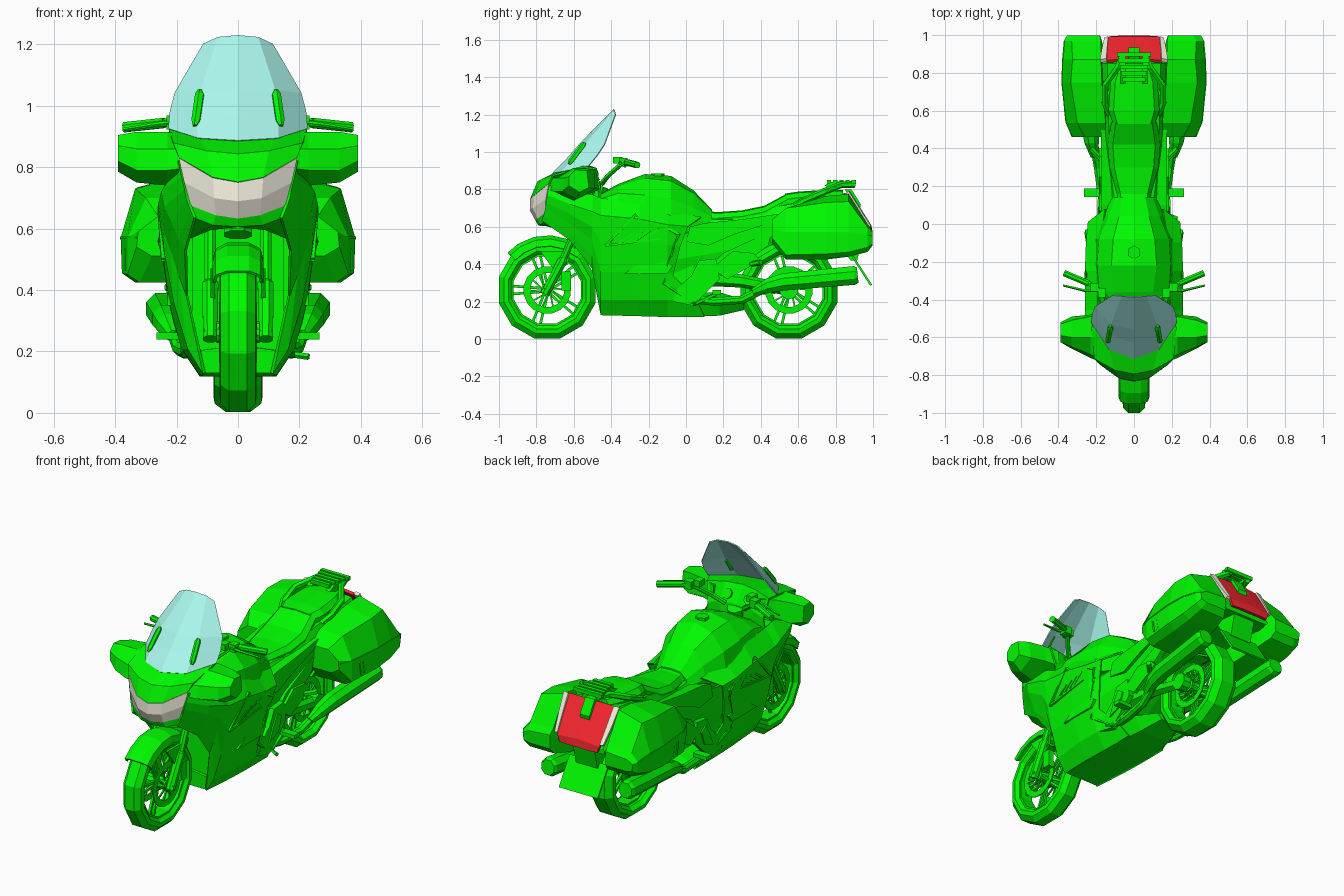
import bpy, bmesh
from math import sin, cos, tau, radians
from mathutils import Vector

def material(name, rgb):
    m = bpy.data.materials.new(name)
    m.diffuse_color = (*rgb, 1)
    return m
GREEN = material("green_paint", (0.0, 0.95, 0.0))
GLASS = material("screen_tint", (0.41, 0.95, 0.86))
CREAM = material("lamp_lens", (0.93, 0.9, 0.77))
RED = material("tail_lens", (0.95, 0.02, 0.03))

def loft(name, rings, mat=GREEN, closed=True, loop=False, mirror=False, solid=0):
    """Skin equal-length rings; closed joins each ring, loop joins last ring to first."""
    bm = bmesh.new()
    vs = [[bm.verts.new(p) for p in r] for r in rings]
    n = len(rings[0])
    for i in range(len(vs) if loop else len(vs) - 1):
        a, b = vs[i], vs[(i + 1) % len(vs)]
        for j in range(n if closed else n - 1):
            bm.faces.new((a[j], a[(j + 1) % n], b[(j + 1) % n], b[j]))
    if closed and not loop:
        bm.faces.new(vs[0])
        bm.faces.new(vs[-1])
    bmesh.ops.recalc_face_normals(bm, faces=bm.faces)
    me = bpy.data.meshes.new(name)
    bm.to_mesh(me)
    bm.free()
    me.materials.append(mat)
    ob = bpy.data.objects.new(name, me)
    bpy.context.collection.objects.link(ob)
    if mirror:
        ob.modifiers.new("mirror", 'MIRROR')
    if solid:
        m = ob.modifiers.new("thickness", 'SOLIDIFY')
        m.thickness, m.offset = solid, 0

def shell(name, rows, mat=GREEN, mirror=True, solid=0.01):
    loft(name, rows, mat, closed=False, mirror=mirror, solid=solid)

def body(name, stations):
    """Symmetric loft along y from half sections (x, z)."""
    loft(name, [[(x, y, z) for x, z in h] + [(-x, y, z) for x, z in reversed(h) if x > 0] for y, h in stations])

def prism(name, yz, x0, x1, mirror=True):
    loft(name, [[(x, y, z) for y, z in yz] for x in (x0, x1)], mirror=mirror)

def box(name, c, s, mirror=False):
    prism(name, [(c[1] + i * s[1] / 2, c[2] + j * s[2] / 2) for i, j in ((-1, -1), (1, -1), (1, 1), (-1, 1))],
          c[0] - s[0] / 2, c[0] + s[0] / 2, mirror)

def tube(name, pts, r, n=6, mirror=True):
    pts = [Vector(p) for p in pts]
    rs = r if isinstance(r, list) else [r] * len(pts)
    rings = []
    for i, p in enumerate(pts):
        q = (pts[min(i + 1, len(pts) - 1)] - pts[max(i - 1, 0)]).to_track_quat('Z', 'Y')
        rings.append([p + q @ Vector((rs[i] * cos(tau * (k + .5) / n), rs[i] * sin(tau * (k + .5) / n), 0)) for k in range(n)])
    loft(name, rings, mirror=mirror)

def polar(x, y, r, a, z=.262):
    return (x, y + r * sin(a), z + r * cos(a))

def lathe(name, prof, y, n=12, mirror=False):
    """Spin a closed (x, r) profile around the axle."""
    loft(name, [[polar(x, y, r, tau * (k + .5) / n) for x, r in prof] for k in range(n)], loop=True, mirror=mirror)

# Wheels: tyre, rim, hub, spokes, brake discs
for tag, y, w in (("front", -.742, .06), ("rear", .55, .08)):
    half = [(w * .7, .196), (w, .215), (w * .95, .24), (w * .5, .268)]
    lathe(tag + "_tyre", half + [(-x, r) for x, r in reversed(half)], y)
    lathe(tag + "_rim", [(.04, .186), (.04, .203), (-.04, .203), (-.04, .186)], y)
    lathe(tag + "_brake_disc", [(.055, .092), (.055, .128), (.061, .128), (.061, .092)], y, 16, True)
    tube(tag + "_hub", [(-.07, y, .262), (.07, y, .262)], .035, 10, False)
    for k in range(10):
        a = tau * k / 10
        tube(f"{tag}_spoke_{k}", [polar(0, y, .03, a), polar(0, y, .19, a + (.2 if k % 2 else -.2))], .01, 4, False)
        tube(f"{tag}_disc_arm_{k}", [polar(.058, y, .03, a), polar(.058, y, .1, a + .3)], .006, 4)

# Front fender and fork
shell("front_fender", [[polar(x, -.74, r, radians(a)) for x, r in
      ((-.078, .235), (-.07, .27), (-.035, .288), (.035, .288), (.07, .27), (.078, .235))]
      for a in (-47, -32, -14, 4, 22, 42)], mirror=False)
tube("fork_leg", [(.09, -.755, .24), (.09, -.66, .42), (.09, -.655, .43), (.09, -.5, .8)], [.026, .028, .02, .02], 8)
box("front_caliper", (.08, -.64, .31), (.035, .05, .1), True)
box("fork_yoke", (0, -.57, .62), (.22, .07, .04))
prism("fender_brace", [(-.78, .47), (-.62, .47), (-.63, .40), (-.70, .36)], .075, .09)
tube("front_axle", [(-.11, -.742, .262), (.11, -.742, .262)], .018, 8, False)

# Main side fairing, nose to rear edge; each row runs bottom to top
shell("side_fairing", [
    [(.14, -.77, .635), (.15, -.76, .66), (.165, -.75, .7), (.17, -.745, .73), (.18, -.74, .77), (.19, -.73, .82)]] + [
    [(x, y, z) for x, z in sec] for y, sec in [
        (-.62, [(.17, .53), (.19, .57), (.21, .62), (.235, .67), (.245, .72), (.2, .79)]),
        (-.5, [(.165, .38), (.19, .45), (.215, .53), (.24, .6), (.255, .68), (.2, .77)]),
        (-.455, [(.11, .13), (.16, .21), (.205, .36), (.235, .52), (.255, .66), (.19, .75)]),
        (-.25, [(.12, .125), (.18, .21), (.22, .36), (.24, .52), (.255, .64), (.19, .73)]),
        (-.1, [(.12, .12), (.18, .21), (.215, .36), (.24, .5), (.25, .61), (.18, .68)])]] + [
    [(.12, .1, .12), (.165, .05, .22), (.19, -.07, .34), (.22, -.03, .5), (.24, .01, .6), (.15, .08, .65)]])
body("belly_pan", [(-.45, [(0, .13), (.11, .13), (.15, .2), (0, .22)]), (0, [(0, .118), (.12, .118), (.165, .21), (0, .25)]),
                   (.18, [(0, .125), (.1, .125), (.15, .2), (0, .25)]), (.31, [(0, .155), (.06, .155), (.09, .185), (0, .21)])])
tri = [(.244, -.43, .5), (.256, -.27, .665), (.246, -.14, .535)]
tube("vent_frame", tri + tri[:1], .009, 4)
for k in range(4):
    y, z = -.37 + k * .045, .505 + k * .008
    tube(f"vent_slat_{k}", [(.242, y, z), (.25, y + .09, z + .06)], .007, 4)
prism("fairing_slot", [(-.33, .35), (-.1, .35), (-.07, .39), (-.11, .42), (-.24, .41)], .205, .23)
tube("fairing_trim", [(.24, -.17, .63), (.25, -.04, .56), (.22, -.1, .4), (.2, -.12, .3), (.185, -.02, .23)],
     [.006, .014, .014, .012, .005], 4)

# Engine, radiator, swingarm
box("radiator", (0, -.41, .4), (.3, .05, .4))
box("engine_block", (0, -.17, .38), (.3, .42, .36))
tube("steering_head", [(0, -.54, .58), (0, -.46, .82)], .05, 8, False)
tube("swingarm", [(.12, .08, .33), (.125, .3, .31), (.11, .55, .262)], [.045, .035, .03], 6)
tube("rear_axle_drive", [(.09, .55, .262), (.14, .55, .262)], .05, 10)

# Nose: headlight, chin, cowl, dash
top = [(0, -.828, .75), (.08, -.81, .765), (.19, -.73, .83)]
low = [(0, -.80, .635), (.07, -.79, .645), (.15, -.75, .675)]
shell("headlight", [low, [(0, -.83, .69), (.075, -.815, .70), (.172, -.745, .75)], top], CREAM)
shell("chin", [low, [(0, -.785, .61), (.08, -.775, .615), (.145, -.75, .64)], [(0, -.62, .61), (.09, -.62, .60), (.16, -.6, .57)]])
shell("upper_cowl", [top, [(0, -.79, .84), (.1, -.77, .85), (.21, -.71, .875)],
                     [(0, -.71, .88), (.13, -.66, .89), (.225, -.55, .92)], [(0, -.53, .92), (.1, -.51, .92), (.2, -.48, .91)],
                     [(0, -.47, .83), (.1, -.46, .83), (.18, -.46, .8)], [(0, -.46, .76), (.1, -.46, .76), (.19, -.46, .73)]])
tube("dash_gauge", [(.07, -.50, .86), (.07, -.475, .875)], .03, 8)

# Mirrors blended into the cowl
loft("side_mirror", [[(x, y, z) for y, z in r] for x, r in [
    (.15, [(-.74, .8), (-.72, .86), (-.6, .9), (-.47, .9), (-.46, .8), (-.6, .75)]),
    (.23, [(-.71, .79), (-.69, .86), (-.6, .915), (-.49, .91), (-.48, .81), (-.6, .74)]),
    (.33, [(-.66, .79), (-.65, .86), (-.6, .915), (-.51, .91), (-.49, .8), (-.58, .75)]),
    (.39, [(-.625, .82), (-.625, .87), (-.59, .905), (-.53, .9), (-.52, .81), (-.57, .785)])]], mirror=True)

# Windshield with two vents
shell("windshield", [
    [(0, -.712, .885), (.13, -.665, .893), (.225, -.52, .925)], [(0, -.63, .97), (.13, -.585, .98), (.22, -.475, .98)],
    [(0, -.56, 1.05), (.12, -.53, 1.05), (.205, -.435, 1.04)], [(0, -.385, 1.228), (.065, -.382, 1.222), (.112, -.376, 1.2)]],
    GLASS, solid=.006)
tube("screen_vent", [(.14, -.625, .935), (.137, -.615, .95), (.125, -.55, 1.035), (.125, -.54, 1.05)], [.008, .016, .016, .008])

# Fuel tank and cap
body("fuel_tank", [(y, [(0, .6)] + s) for y, s in [
    (-.47, [(.18, .6), (.2, .7), (.17, .745), (.1, .765), (0, .77)]),
    (-.36, [(.2, .6), (.21, .7), (.185, .78), (.1, .82), (0, .83)]),
    (-.22, [(.2, .6), (.205, .69), (.195, .77), (.12, .86), (0, .882)]),
    (-.08, [(.19, .58), (.2, .66), (.185, .75), (.11, .845), (0, .872)]),
    (.04, [(.15, .56), (.16, .64), (.135, .7), (.08, .78), (0, .795)]),
    (.14, [(.12, .56), (.12, .61), (.1, .65), (.06, .685), (0, .69)])]])
tube("fuel_cap", [(0, -.15, .865), (0, -.15, .886)], .036, 6, False)

# Under-seat body, seats, tail
body("tail_body", [
    (-.1, [(0, .28), (.13, .28), (.18, .42), (.18, .55), (.12, .64), (0, .66)]),
    (.1, [(0, .28), (.13, .3), (.16, .45), (.155, .58), (.1, .64), (0, .66)]),
    (.25, [(0, .38), (.13, .38), (.155, .48), (.155, .58), (.12, .64), (0, .66)]),
    (.45, [(0, .5), (.14, .5), (.165, .55), (.17, .62), (.13, .7), (0, .71)]),
    (.65, [(0, .54), (.16, .54), (.18, .58), (.18, .66), (.14, .74), (0, .75)]),
    (.85, [(0, .55), (.17, .55), (.18, .58), (.18, .68), (.14, .765), (0, .78)]),
    (.965, [(0, .54), (.14, .54), (.15, .55), (.15, .56), (.14, .57), (0, .575)])])
for name, rows in (("rider_seat", [(.08, .08, .69), (.16, .09, .675), (.3, .13, .685), (.42, .14, .71), (.54, .12, .775)]),
                   ("passenger_seat", [(.53, .11, .775), (.6, .135, .785), (.75, .125, .795), (.84, .09, .795)])):
    body(name, [(y, [(0, z - .08), (w, z - .08), (w, z - .03), (w * .8, z - .003), (0, z + .003)]) for y, w, z in rows])
prism("side_cover", [(0, .52), (.12, .5), (.26, .56), (.48, .63), (.5, .67), (.3, .64), (.1, .62), (.02, .6)], .1, .175)
prism("lower_side_cover", [(.14, .4), (.2, .46), (.46, .58), (.44, .5), (.36, .44), (.26, .4)], .1, .17)

# Saddlebags with lid seams and vents
loft("saddlebag", [[(x, y, z) for x, z in s] for y, s in [
    (.46, [(.15, .51), (.28, .51), (.33, .54), (.325, .59), (.26, .64), (.15, .64)]),
    (.535, [(.14, .425), (.32, .425), (.36, .45), (.36, .57), (.3, .7), (.15, .7)]),
    (.75, [(.14, .425), (.335, .425), (.378, .455), (.382, .57), (.335, .73), (.17, .765)]),
    (.87, [(.15, .44), (.335, .44), (.375, .465), (.378, .57), (.325, .735), (.175, .775)]),
    (.97, [(.17, .465), (.33, .465), (.365, .49), (.37, .555), (.33, .60), (.175, .615)]),
    (.998, [(.18, .5), (.315, .5), (.35, .51), (.355, .55), (.315, .57), (.18, .58)])]], mirror=True)
tube("saddlebag_seam", [(.329, .47, .57), (.36, .54, .57), (.381, .75, .57), (.377, .87, .57), (.368, .97, .555)], .005, 4)
for k in range(3):
    tube(f"saddlebag_vent_{k}", [(.366, .6 + k * .03, .535), (.366, .612 + k * .03, .465)], .008, 4)

# Tail light, reflectors, plate
shell("tail_light", [[(0, .865, .785), (.08, .865, .785), (.145, .86, .782)], [(0, .925, .69), (.07, .925, .69), (.14, .925, .685)],
                     [(0, .985, .6), (.07, .985, .595), (.135, .985, .59)], [(0, .99, .555), (.07, .99, .555), (.12, .985, .555)]],
      RED, solid=.016)
shell("tail_reflector", [[(.145, .868, .785), (.178, .862, .785)], [(.14, .93, .687), (.168, .925, .685)],
                         [(.135, .985, .6), (.155, .98, .6)]], CREAM, solid=.02)
prism("tail_lock", [(.85, .8), (.885, .8), (.935, .72), (.925, .68), (.88, .74)], 0, .03)
prism("plate_bracket", [(.78, .56), (.95, .56), (.915, .42), (.88, .42)], 0, .07)
prism("number_plate", [(.885, .44), (.895, .445), (.995, .29), (.985, .285)], 0, .125)

# Luggage rack and grab rails
tube("grab_rail", [(.13, .58, .71), (.155, .64, .745), (.15, .74, .79), (.085, .83, .825), (.06, .9, .825)], .018)
prism("rack_side", [(.74, .82), (.78, .84), (.9, .845), (.9, .82), (.8, .8)], .045, .075)
for k in range(5):
    box(f"rack_slat_{k}", (0, .765 + k * .033, .84), (.12 + .015 * k, .022, .022))

# Exhausts
tube("exhaust_pipe", [(.14, -.02, .22), (.17, .15, .2), (.19, .3, .21), (.215, .44, .28)], .024, 8)
tube("muffler", [(.21, .36, .25), (.225, .44, .285), (.232, .52, .305), (.25, .9, .34), (.25, .918, .342)],
     [.022, .042, .05, .054, .044], 8)

# Handlebars, levers, controls
tube("handlebar", [(.06, -.45, .83), (.12, -.42, .87), (.2, -.335, .945), (.25, -.31, .945)], .014)
tube("handle_grip", [(.24, -.315, .944), (.37, -.26, .93)], .018, 8)
tube("hand_lever", [(.2, -.35, .945), (.26, -.352, .94), (.375, -.325, .922)], [.011, .008, .006], 5)
box("switch_pod", (.21, -.335, .945), (.045, .045, .045), True)
box("fluid_reservoir", (.17, -.365, .955), (.04, .05, .035), True)

# Footrest hangers, pegs, pedals
prism("foot_hanger", [(-.07, .2), (.03, .18), (.1, .24), (.18, .32), (.16, .43), (.07, .42), (.03, .34), (-.05, .27)], .155, .185)
prism("foot_hanger_plate", [(.02, .25), (.1, .28), (.13, .36), (.09, .39), (.05, .32)], .18, .193)
prism("passenger_hanger", [(.14, .38), (.25, .47), (.36, .46), (.4, .42), (.33, .38), (.22, .32)], .165, .185)
box("rider_peg", (.22, .165, .25), (.09, .045, .022), True)
tube("passenger_peg", [(.18, .35, .4), (.23, .4, .41)], .015)
tube("brake_pedal", [(.175, .16, .24), (.18, .05, .19), (.23, .03, .183)], .011, 5, False)
tube("gear_lever", [(-.175, .16, .24), (-.18, .05, .2)], .009, 5, False)
